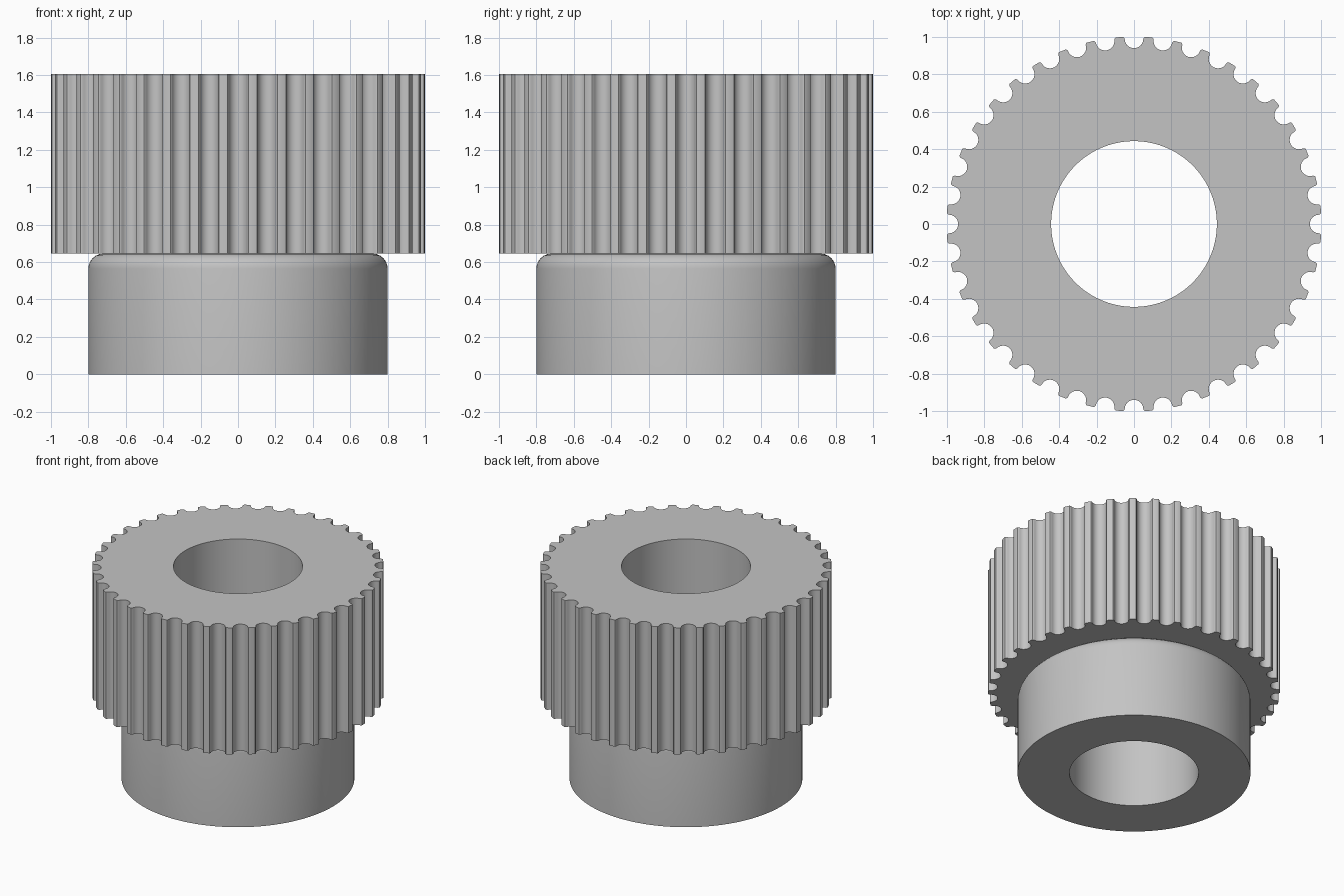
import bpy
import bmesh
from math import sin, cos, pi, radians, atan2, hypot

if "Cube" in bpy.data.objects:
    bpy.data.objects.remove(bpy.data.objects["Cube"], do_unlink=True)

TEETH = 40
PITCH = 2 * pi / TEETH
BORE, HUB, TIP = 0.443, 0.80, 1.002
FILLET = 0.08
STEP_Z, TOP_Z = 0.645, 1.605

metal = bpy.data.materials.new("light_grey_metal")
metal.use_nodes = True
grey = (0.55, 0.55, 0.55, 1)
metal.diffuse_color = grey
metal.node_tree.nodes["Principled BSDF"].inputs["Base Color"].default_value = grey


def tooth_outline():
    """Polar points (angle, radius) of the whole toothed outline."""
    # Half of one groove: round bottom, then a softly rounded tooth corner
    half = [(0.05 * sin(radians(t)), 0.99 - 0.05 * cos(radians(t))) for t in range(0, 91, 15)]
    half += [(0.052, 0.994), (0.056, 0.999)]
    polar = [(atan2(x, y), hypot(x, y)) for x, y in half]
    polar.append((radians(3.5), TIP))
    groove = [(-a, r) for a, r in reversed(polar[1:])] + polar
    return [(a + i * PITCH, r) for i in range(TEETH) for a, r in groove]


OUTLINE = tooth_outline()


def build(name, profile):
    """Join rings along a profile of (radius, z); radius None is the toothed outline."""
    bm = bmesh.new()
    rings = []
    for radius, z in profile:
        rings.append([bm.verts.new(((radius or r) * cos(a), (radius or r) * sin(a), z))
                      for a, r in OUTLINE])
    n = len(OUTLINE)
    for low, high in zip(rings, rings[1:]):
        for i in range(n):
            j = (i + 1) % n
            bm.faces.new((low[i], low[j], high[j], high[i]))
    mesh = bpy.data.meshes.new(name)
    bm.to_mesh(mesh)
    bm.free()
    mesh.materials.append(metal)
    obj = bpy.data.objects.new(name, mesh)
    bpy.context.collection.objects.link(obj)
    bpy.ops.object.select_all(action="DESELECT")
    obj.select_set(True)
    bpy.context.view_layer.objects.active = obj
    bpy.ops.object.shade_smooth_by_angle(angle=radians(30))
    return obj


# Hub: bore, flat base, outer wall and rounded shoulder
shoulder = [(HUB - FILLET + FILLET * cos(radians(t)), STEP_Z - FILLET + FILLET * sin(radians(t)))
            for t in range(0, 91, 15)]
build("hub", [(BORE, STEP_Z), (BORE, 0), (HUB, 0)] + shoulder)

# Toothed rim: underside, teeth, flat top and upper bore
build("toothed_rim", [(HUB - FILLET, STEP_Z), (None, STEP_Z), (None, TOP_Z),
                      (BORE, TOP_Z), (BORE, STEP_Z)])
